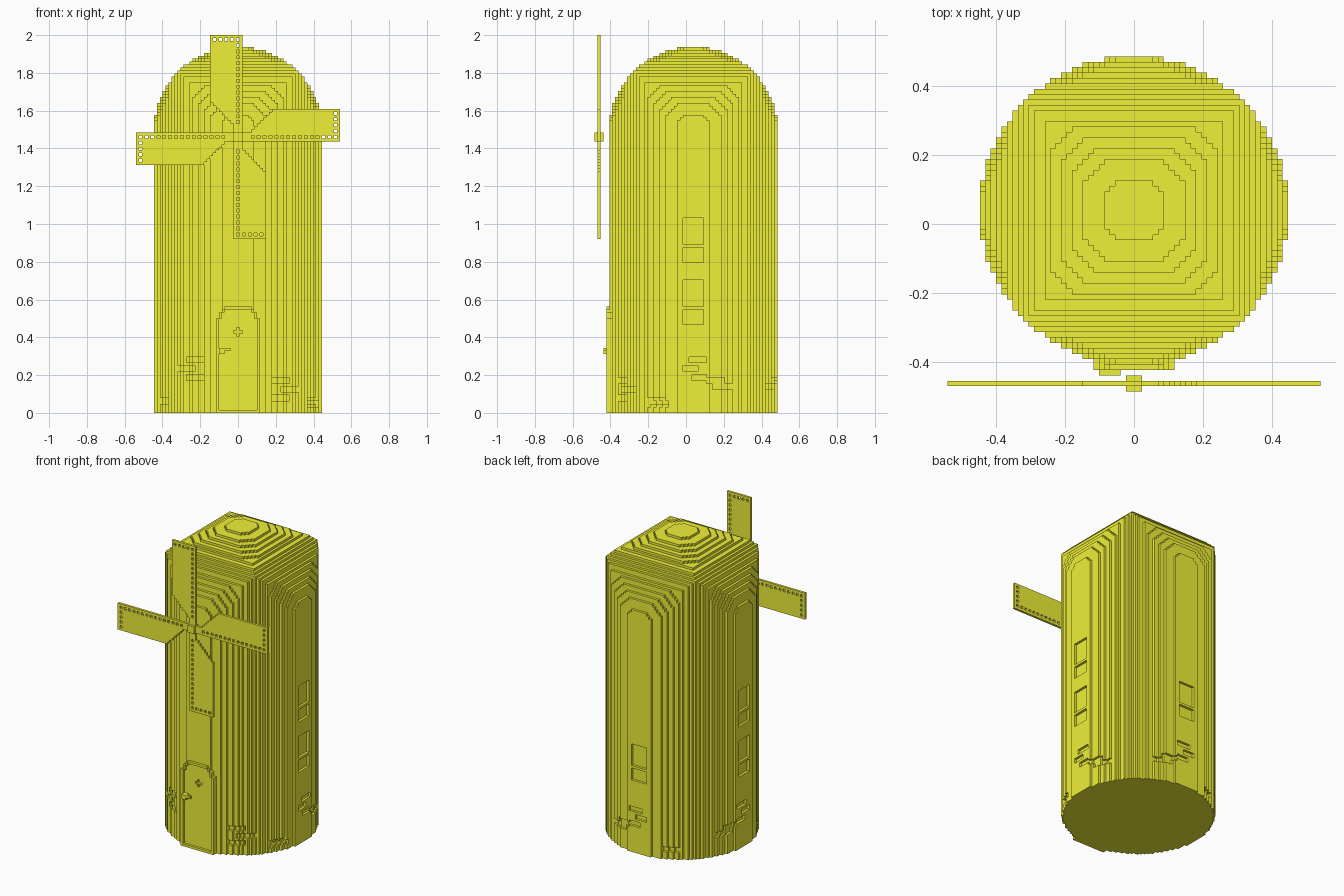
import bpy
from itertools import product

if "Cube" in bpy.data.objects:
    bpy.data.objects.remove(bpy.data.objects["Cube"])

V = 1 / 64          # edge length of one block
R2 = 28.5 ** 2      # squared tower radius in blocks
YC, ZC = 2, 95      # tower centre row and dome centre layer

mat = bpy.data.materials.new("yellow")
mat.diffuse_color = (0.87, 0.87, 0.04, 1)
mat.use_nodes = True
mat.node_tree.nodes["Principled BSDF"].inputs["Base Color"].default_value = mat.diffuse_color


def build(name, cells, solid):
    """Mesh the exposed block faces, merging each run of faces into one quad."""
    ids, faces = {}, []
    for a, s in product(range(3), (1, -1)):
        step = [0, 0, 0]
        step[a] = s
        shown = {c for c in cells
                 if (c[0] + step[0], c[1] + step[1], c[2] + step[2]) not in solid}
        r = 0 if a == 2 else 2
        shift = lambda c, n: c[:r] + (c[r] + n,) + c[r + 1:]
        for c in shown:
            if shift(c, -1) in shown:
                continue
            n = 1
            while shift(c, n) in shown:
                n += 1
            hi = [c[0] + 1, c[1] + 1, c[2] + 1]
            hi[r] = c[r] + n
            u, w = (a + 1) % 3, (a + 2) % 3
            quad = []
            for pu, pw in ((c[u], c[w]), (hi[u], c[w]), (hi[u], hi[w]), (c[u], hi[w])):
                p = [0, 0, 0]
                p[a], p[u], p[w] = c[a] + (s > 0), pu, pw
                quad.append(ids.setdefault(tuple(p), len(ids)))
            faces.append(quad if s > 0 else quad[::-1])
    me = bpy.data.meshes.new(name)
    me.from_pydata([((x - 0.5) * V, y * V, z * V) for x, y, z in ids], [], faces)
    me.materials.append(mat)
    ob = bpy.data.objects.new(name, me)
    bpy.context.collection.objects.link(ob)


# Tower: round shaft, its dome is the meeting of two crossed arches
def in_tower(x, y, z):
    d = max(0, z - ZC)
    if x * x + y * y > R2 or x * x + d * d > R2 or y * y + d * d > R2:
        return False
    big, b, c = sorted((abs(x), abs(y), d), reverse=True)
    if big >= 24:                                   # clipped terrace corners
        h = int((R2 - big * big) ** 0.5)
        return b + c <= 2 * h - (2 if big == 28 else 4)
    return True


span = range(-28, 29)
tower = {(x, y + YC, z) for x, y, z in product(span, span, range(124)) if in_tower(x, y, z)}


def carve(side, t0, t1, z0, z1):
    """Remove the outermost blocks of a patch on one side of the tower."""
    axis, s = side
    for t, z in product(range(t0, t1 + 1), range(z0, z1 + 1)):
        for k in range(28, 0, -1):
            c = (s * k, t + YC, z) if axis == "x" else (t, s * k + YC, z)
            if c in tower:
                tower.remove(c)
                break


# Windows: a tall pane over a short one
for side, floors in ((("x", 1), (30, 51)), (("x", -1), (30, 51)), (("y", 1), (30,))):
    for z in floors:
        carve(side, -3, 3, z, z + 4)
        carve(side, -3, 3, z + 6, z + 14)

# Brick marks near the base
wall_bricks = [(-1, 4, 17), (-3, 1, 14), (0, 4, 11), (5, 10, 10), (7, 13, 8), (-15, -10, 3)]
for side in (("x", 1), ("x", -1), ("y", 1)):
    for t0, t1, z in wall_bricks:
        carve(side, t0, t1, z, z + 1)
for t0, t1, z in [(-17, -12, 17), (-20, -15, 14), (-17, -12, 11),
                  (12, 17, 10), (15, 20, 7), (12, 17, 4), (24, 27, 2)]:
    carve(("y", -1), t0, t1, z, z + 1)

# Door: arched outline split into raised frame and inset panel
tops = {5: 35, 6: 34, 7: 32}
arch = {(x, z) for x in range(-7, 8) for z in range(tops.get(abs(x), 36))}
rim = {(x, z) for x, z in arch
       if not {(x + 1, z), (x - 1, z), (x, z + 1), (x, z - 1)} <= arch}
cross = {(0, 27), (1, 27), (-1, 27), (0, 28), (0, 26)}
tower -= {(x, y, z) for x, z in arch for y in (-26, -25)}
frame = {(x, y, z) for x, z in rim for y in (-27, -26, -25)}
panel = {(x, y, z) for x, z in arch - rim for y in (-26, -25)
         if y == -25 or (x, z) not in cross}
handle = {(x, -28, 21) for x in range(-6, -2)}
handle |= {(x, y, z) for x in (-6, -5) for y in (-28, -27) for z in (20, 21)}

# Sails: one blade with a perforated spar and tip, turned four times
blade = {(o, d) for d in range(2, 35) for o in range(-min(9, max(1, d - 3)), 2)}
blade -= {(0, d) for d in range(5, 34, 2)} | {(o, 33) for o in range(-8, 1, 2)}
sails = []
for i in range(4):
    sails.append({(x, -30, z + 93) for x, z in blade})
    blade = {(z, -x) for x, z in blade}
hub = set(product((-1, 0, 1), (-31, -30, -29), (92, 93, 94)))

parts = {"tower": tower, "door_frame": frame, "door_panel": panel,
         "door_handle": handle, "sail_hub": hub}
parts.update({f"sail_{i + 1}": s for i, s in enumerate(sails)})
solid = set().union(*parts.values())
for name, cells in parts.items():
    build(name, cells, solid)
